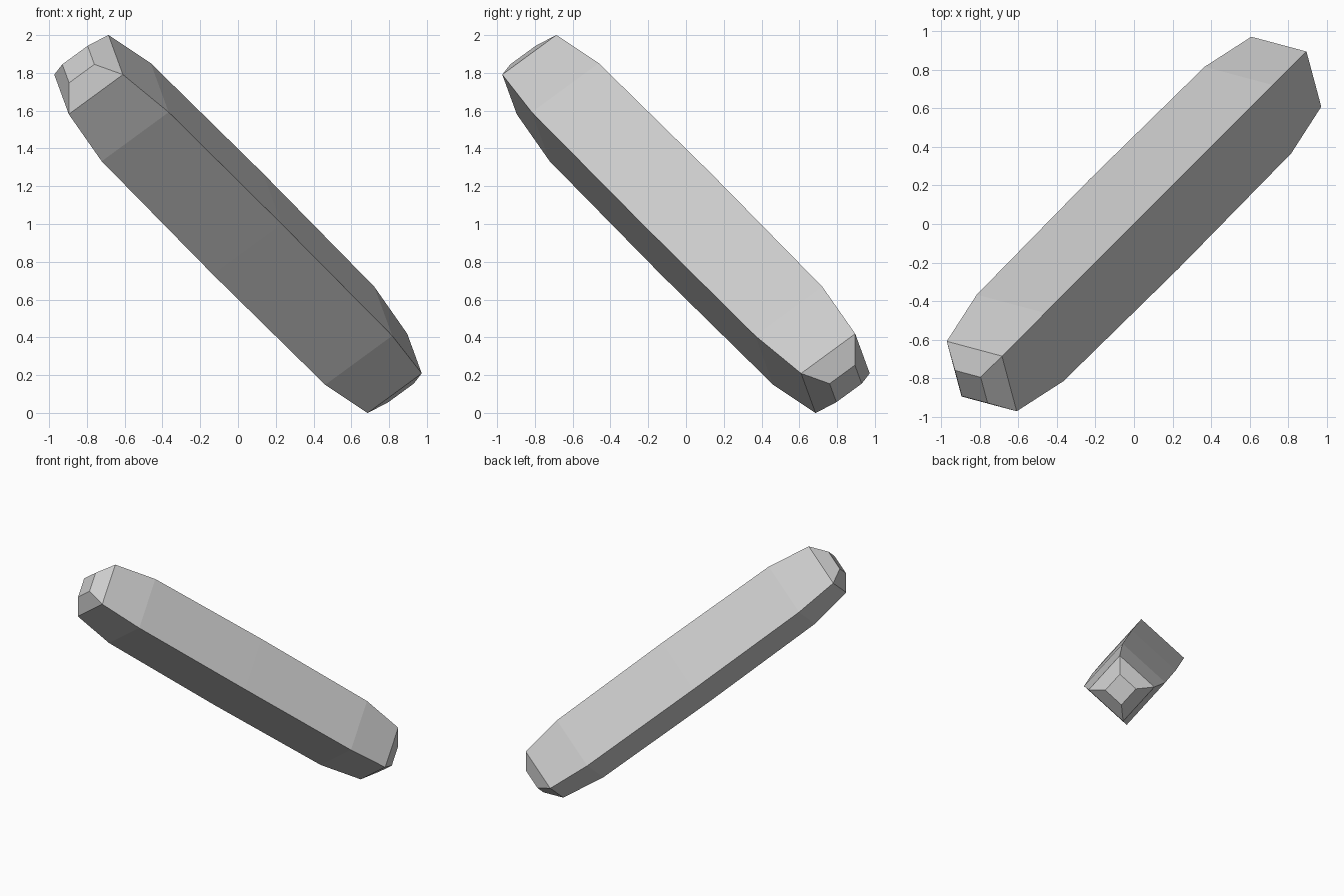
import bpy
import bmesh
from mathutils import Vector

cube = bpy.data.objects.get("Cube")
if cube:
    bpy.data.objects.remove(cube, do_unlink=True)

# Plain grey material
grey = bpy.data.materials.new("light grey")
grey.use_nodes = True
colour = (0.6, 0.6, 0.6, 1)
grey.diffuse_color = colour
grey.node_tree.nodes["Principled BSDF"].inputs["Base Color"].default_value = colour

# Leaning axis of the bar and the two diagonals of its square section
centre = Vector((0, 0, 1))
axis = Vector((-1, -1, 1)).normalized()
side = Vector((1, -1, 0)).normalized()
up = axis.cross(side).normalized()
if up.z < 0:
    up.negate()

# Half profile: distance along the axis, corner radius; mirrored to both ends
half = [(1.464, 0.12), (1.37, 0.257), (1.025, 0.318)]
profile = [(-t, r) for t, r in half] + [(0, 0.327)] + half[::-1]

# Loft square rings along the axis and close both ends
bm = bmesh.new()
rings = []
for t, r in profile:
    middle = centre + axis * t
    rings.append([bm.verts.new(middle + d * r) for d in (up, side, -up, -side)])
for a, b in zip(rings, rings[1:]):
    for i in range(4):
        j = (i + 1) % 4
        bm.faces.new((a[i], a[j], b[j], b[i]))
bm.faces.new(rings[0])
bm.faces.new(rings[-1])
bmesh.ops.recalc_face_normals(bm, faces=bm.faces[:])

mesh = bpy.data.meshes.new("tapered_bar")
bm.to_mesh(mesh)
bm.free()
mesh.materials.append(grey)
bar = bpy.data.objects.new("tapered_bar", mesh)
bpy.context.collection.objects.link(bar)
